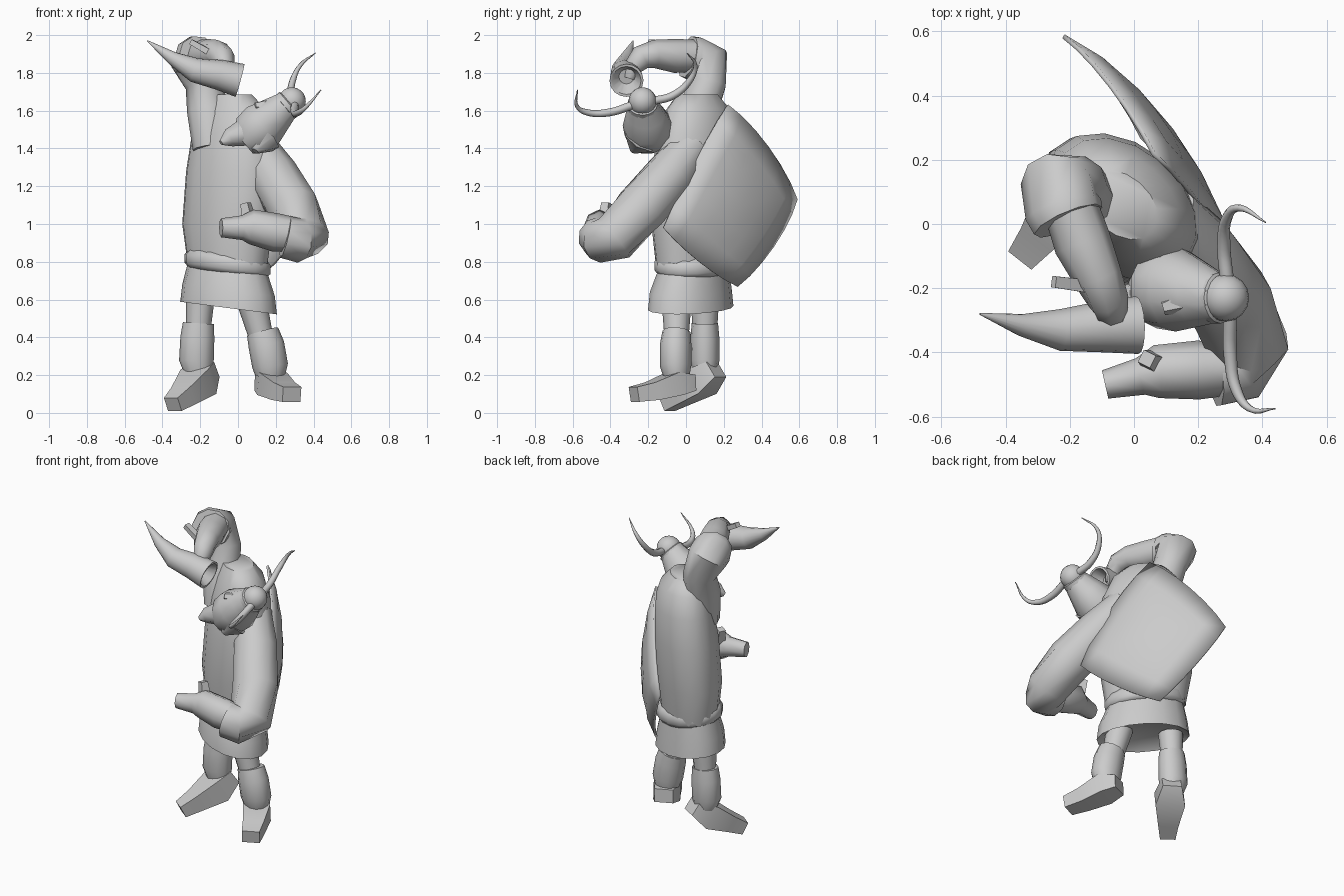
import bpy, bmesh, math
from mathutils import Vector

if "Cube" in bpy.data.objects:
    bpy.data.objects.remove(bpy.data.objects["Cube"])

# One plain colour for the whole figure
grey = bpy.data.materials.new("plain_grey")
grey.use_nodes = True
grey.diffuse_color = (0.6, 0.6, 0.6, 1)
grey.node_tree.nodes["Principled BSDF"].inputs["Base Color"].default_value = grey.diffuse_color


def finish(name, bm, angle=40):
    """Turn a bmesh into a named, shaded object."""
    bmesh.ops.recalc_face_normals(bm, faces=bm.faces)
    mesh = bpy.data.meshes.new(name)
    bm.to_mesh(mesh)
    bm.free()
    mesh.materials.append(grey)
    obj = bpy.data.objects.new(name, mesh)
    bpy.context.collection.objects.link(obj)
    bpy.ops.object.select_all(action="DESELECT")
    bpy.context.view_layer.objects.active = obj
    obj.select_set(True)
    bpy.ops.object.shade_smooth_by_angle(angle=math.radians(angle))
    return obj


def loft(name, rings, sides=12, flat=1.0, ref=(0, 1, 0), axis=None, turn=0.0, angle=50):
    """Skin round sections (x, y, z, radius); flat scales the radius along ref."""
    bm = bmesh.new()
    centres = [Vector(ring[:3]) for ring in rings]
    last = len(rings) - 1
    loops, previous = [], None
    for i, ring in enumerate(rings):
        way = centres[min(i + 1, last)] - centres[max(i - 1, 0)]
        tangent = Vector(axis) if axis else way
        if previous and tangent.length < 0.001:
            tangent = previous.copy()
        tangent.normalize()
        if previous and tangent.dot(previous) < 0:
            tangent.negate()
        previous = tangent
        side = Vector(ref) - tangent * tangent.dot(Vector(ref))
        side.normalize()
        other = tangent.cross(side)
        loop = []
        for k in range(sides):
            a = math.tau * (k + turn) / sides
            offset = side * math.cos(a) * flat + other * math.sin(a)
            loop.append(bm.verts.new(centres[i] + offset * ring[3]))
        loops.append(loop)
    for low, high in zip(loops, loops[1:]):
        for k in range(sides):
            n = (k + 1) % sides
            bm.faces.new((low[k], low[n], high[n], high[k]))
    bm.faces.new(loops[0])
    bm.faces.new(loops[-1])
    return finish(name, bm, angle)


def block(name, rings, flat):
    """Square-section tapered block, for feet and thumbs."""
    return loft(name, rings, sides=4, flat=flat, ref=(0, 0, 1), turn=0.5, angle=30)


def curved_plate(name, left, top, right, bottom, bulge, bow, thick, steps=6):
    """Four-cornered plate, bowed along its edges and bulging in the middle."""
    left, top, right, bottom = map(Vector, (left, top, right, bottom))
    normal = (right - left).cross(top - bottom).normalized()
    centre = (left + top + right + bottom) / 4
    bm = bmesh.new()
    grid = []
    for i in range(steps + 1):
        u, row = i / steps, []
        for j in range(steps + 1):
            v = j / steps
            p = left.lerp(top, u).lerp(bottom.lerp(right, u), v)
            fu, fv = 4 * u * (1 - u), 4 * v * (1 - v)
            p += (p - centre) * bow * max(fu, fv)
            p += normal * bulge * (0.25 * max(fu, fv) + 0.75 * min(fu, fv))
            row.append(bm.verts.new(p))
        grid.append(row)
    for a, b in zip(grid, grid[1:]):
        for j in range(steps):
            bm.faces.new((a[j], b[j], b[j + 1], a[j + 1]))
    plate = finish(name, bm)
    solid = plate.modifiers.new("thickness", "SOLIDIFY")
    solid.thickness = thick
    solid.offset = 0
    return plate


# Tunic, belt and skirt: the body is turned to its right
chest_front = (.65, .76, 0)
hip_front = (.55, .83, 0)
hip_tilt = (.13, 0, 1)
loft("tunic", [(-.055, .04, .78, .24), (-.055, .045, 1, .275), (-.03, .05, 1.28, .28),
               (-.025, .06, 1.48, .25), (-.03, .065, 1.61, .2), (-.04, .06, 1.685, .13)],
     sides=16, flat=.69, ref=chest_front, axis=(0, 0, 1))
loft("belt", [(-.055, .04, .74, .22), (-.055, .04, .765, .245), (-.055, .04, .81, .245), (-.055, .04, .84, .22)],
     sides=16, flat=.78, ref=hip_front, axis=hip_tilt, angle=60)
loft("skirt", [(-.05, .025, .6, .2), (-.05, .025, .555, .28), (-.05, .025, .65, .268), (-.055, .04, .77, .23)],
     sides=16, flat=.71, ref=hip_front, axis=hip_tilt)

# Legs, boots and feet
loft("right_thigh", [(-.2, .1, .6, .075), (-.21, .1, .44, .065)])
loft("right_boot", [(-.21, .1, .475, .082), (-.215, .1, .4, .09), (-.22, .1, .28, .092), (-.21, .1, .22, .075)], flat=.85)
block("right_foot", [(-.16, .16, .23, .08), (-.21, .08, .165, .125), (-.29, -.03, .09, .085), (-.345, -.1, .045, .065)], .85)
loft("left_thigh", [(.07, -.05, .6, .08), (.12, -.05, .41, .065)])
loft("left_boot", [(.13, -.05, .43, .085), (.15, -.055, .36, .095), (.17, -.055, .25, .095), (.17, -.05, .2, .08)], flat=.88)
block("left_foot", [(.14, .03, .16, .08), (.18, -.06, .155, .115), (.24, -.18, .115, .09), (.285, -.275, .098, .075)], .75)

# Raised right arm
loft("right_sleeve", [(-.14, .02, 1.4, .1), (-.16, .06, 1.6, .11), (-.18, .115, 1.74, .1),
                      (-.235, .11, 1.86, .122), (-.22, .045, 1.875, .122), (-.205, .01, 1.885, .115)],
     ref=(1, 0, 0), sides=10)
loft("right_forearm", [(-.2, .06, 1.89, .085), (-.16, -.06, 1.89, .09), (-.11, -.17, 1.9, .075),
                       (-.08, -.24, 1.88, .065), (-.07, -.28, 1.83, .05), (-.07, -.3, 1.77, .03)],
     ref=(1, 0, 0), sides=8)
block("right_thumb", [(-.1, -.2, 1.88, .03), (-.25, -.18, 1.965, .025)], .8)

# Bent left arm
loft("left_sleeve", [(.09, .03, 1.41, .11), (.19, -.09, 1.25, .135), (.295, -.24, 1.08, .14),
                     (.355, -.38, .925, .13), (.32, -.45, .913, .118), (.25, -.46, .93, .112)],
     ref=(0, 0, 1), sides=10)
loft("left_forearm", [(.32, -.45, .94, .09), (.2, -.455, .955, .102), (.07, -.46, .985, .092),
                      (.02, -.475, .98, .065), (-.09, -.5, .98, .05)], ref=(0, 1, 0), flat=.9, sides=8)
block("left_thumb", [(.06, -.43, 1.02, .04), (.04, -.42, 1.11, .03)], 1)

# Drinking horn with a hollow mouth
loft("drinking_horn", [(-.48, -.28, 1.97, .003), (-.35, -.315, 1.88, .035), (-.23, -.33, 1.815, .065),
                       (-.1, -.32, 1.79, .08), (.01, -.315, 1.76, .09), (.01, -.315, 1.76, .077),
                       (-.06, -.315, 1.78, .04)], sides=16)

# Tilted head: beard, face, nose and moustache
head_axis = (.76, 0, .65)
loft("beard", [(.03, -.21, 1.43, .08), (.07, -.2, 1.47, .125), (.13, -.2, 1.52, .135),
               (.2, -.215, 1.58, .105), (.27, -.23, 1.64, .075)], axis=head_axis, sides=10)
loft("beard_lock", [(-.09, -.27, 1.43, .015), (-.05, -.25, 1.455, .05), (.08, -.22, 1.5, .09)], sides=7)
loft("beard_point", [(.09, -.28, 1.385, .02), (.13, -.24, 1.45, .1)], sides=7)
loft("nose", [(.09, -.26, 1.62, .025), (.16, -.24, 1.62, .04), (.22, -.23, 1.65, .015)], sides=6)
for name, reach in (("moustache_left", .11), ("moustache_right", -.09)):
    loft(name, [(.12, -.22, 1.6, .035), (.1, -.22 + reach / 2, 1.57, .03), (.07, -.22 + reach, 1.5, .008)],
         sides=6, ref=(1, 0, 0))

# Helmet dome and brim
bm = bmesh.new()
bmesh.ops.create_uvsphere(bm, u_segments=16, v_segments=10, radius=.074)
bmesh.ops.translate(bm, verts=bm.verts, vec=(.285, -.23, 1.65))
finish("helmet_dome", bm)
loft("helmet_brim", [(.245, -.23, 1.615, .07), (.25, -.23, 1.62, .08), (.27, -.23, 1.637, .08), (.275, -.23, 1.642, .07)],
     axis=head_axis, sides=16)

# Helmet horns follow tapering smooth curves
horn_paths = {
    "helmet_horn_left": [(.29, -.18, 1.65), (.28, -.07, 1.68), (.29, .02, 1.76), (.33, .05, 1.84), (.41, .005, 1.905)],
    "helmet_horn_right": [(.3, -.28, 1.63), (.3, -.41, 1.59), (.32, -.52, 1.59), (.36, -.575, 1.62), (.44, -.575, 1.71)],
}
for name, path in horn_paths.items():
    curve = bpy.data.curves.new(name, "CURVE")
    curve.dimensions = "3D"
    curve.bevel_depth = .022
    curve.bevel_resolution = 2
    curve.resolution_u = 5
    curve.use_fill_caps = True
    spline = curve.splines.new("BEZIER")
    spline.bezier_points.add(len(path) - 1)
    for i, (point, place) in enumerate(zip(spline.bezier_points, path)):
        point.co = place
        point.handle_left_type = point.handle_right_type = "AUTO"
        point.radius = 1 - .9 * (i / (len(path) - 1)) ** 2
    curve.materials.append(grey)
    bpy.context.collection.objects.link(bpy.data.objects.new(name, curve))

# Curved shield on the back
curved_plate("shield", left=(.31, -.12, .98), top=(.06, .22, 1.63), right=(-.22, .585, 1.13),
             bottom=(.025, .27, .67), bulge=.09, bow=.1, thick=.014)
